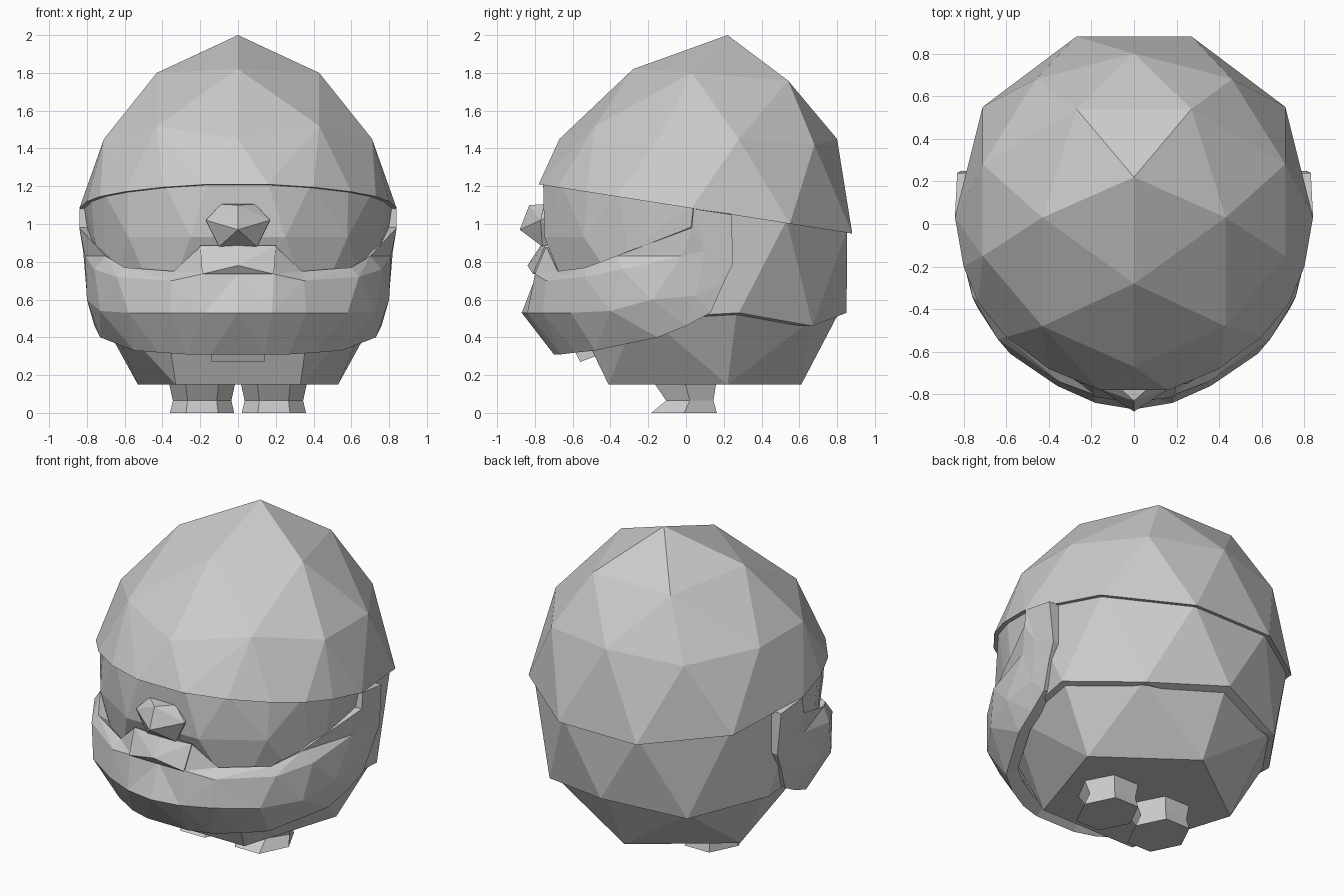
import bpy, bmesh
from math import cos, sin, tau

if "Cube" in bpy.data.objects:
    bpy.data.objects.remove(bpy.data.objects["Cube"])


def finish(name, bm):
    mesh = bpy.data.meshes.new(name)
    bm.to_mesh(mesh)
    bm.free()
    obj = bpy.data.objects.new(name, mesh)
    bpy.context.collection.objects.link(obj)
    return obj


def faceted_hull(name, points):
    """Closed faceted solid around half-side points mirrored over x = 0."""
    bm = bmesh.new()
    for x, y, z in points:
        for s in ((1, -1) if x else (1,)):
            bm.verts.new((s * x, y, z))
    res = bmesh.ops.convex_hull(bm, input=bm.verts)
    inside = {e for e in res["geom_interior"] if isinstance(e, bmesh.types.BMVert)}
    bmesh.ops.delete(bm, geom=list(inside), context='VERTS')
    bmesh.ops.recalc_face_normals(bm, faces=bm.faces)
    return finish(name, bm)


def loft(name, rings, sides):
    """Stack of elliptical rings (cx, cy, z, rx, ry), capped at both ends."""
    bm = bmesh.new()
    rows = [[bm.verts.new((cx + rx * cos(tau * k / sides), cy + ry * sin(tau * k / sides), z))
             for k in range(sides)] for cx, cy, z, rx, ry in rings]
    for a, b in zip(rows, rows[1:]):
        for k in range(sides):
            j = (k + 1) % sides
            bm.faces.new((a[k], a[j], b[j], b[k]))
    bm.faces.new(rows[0][::-1])
    bm.faces.new(rows[-1])
    return finish(name, bm)


# Hat: faceted dome with a tilted rim
def rim_z(y):
    return 1.21 - 0.157 * (y + 0.78)


rim = [(.16, -.78), (.40, -.68), (.60, -.53), (.73, -.37), (.80, -.20), (.84, .03),
       (.71, .55), (.27, .88)]
dome = [(0, .22, 2.0), (0, -.28, 1.82), (.43, .03, 1.80), (.27, .54, 1.76),
        (0, -.67, 1.45), (.43, -.48, 1.52), (.71, -.15, 1.45), (.71, .28, 1.45),
        (.46, .68, 1.42), (0, .80, 1.45)]
faceted_hull("hat", dome + [(x, y, rim_z(y)) for x, y in rim])

# Head: fills the rim from below and narrows to a lower ring
collar = [(x * .97, y * .97, rim_z(y) + .02) for x, y in rim]
jaw = [(.25, -.75, .93), (.58, -.54, .93), (.76, -.20, .93), (.28, -.64, .70),
       (.40, -.58, .52), (.70, -.25, .50), (.77, .28, .53), (.48, .67, .46), (0, .85, .53)]
faceted_hull("head", collar + jaw)

# Body: tapers to a flat five-sided base
faceted_hull("body", [(.38, -.58, .50), (.70, -.25, .55), (.75, .27, .55), (.47, .65, .48),
                      (0, .82, .55), (.33, -.41, .15), (.53, .22, .15), (0, .61, .15)])

# Beard: four rows from the top edge to the bottom edge, thickened inward
beard_rows = [
    [(0, -.76, .88), (.20, -.74, .88), (.34, -.68, .75), (.60, -.53, .77),
     (.70, -.37, .83), (.84, .03, .98), (.84, .04, 1.08), (.83, .24, 1.05)],
    [(0, -.79, .735), (.19, -.80, .735), (.35, -.74, .70), (.64, -.54, .72),
     (.76, -.34, .76), (.81, -.02, .83), (.82, .10, .86), (.81, .25, .79)],
    [(0, -.87, .53), (.18, -.84, .53), (.36, -.76, .53), (.58, -.61, .53),
     (.73, -.40, .54), (.80, -.18, .60), (.80, .05, .62), (.80, .20, .69)],
    [(0, -.70, .31), (.14, -.70, .31), (.27, -.66, .31), (.42, -.58, .32),
     (.55, -.48, .33), (.73, -.15, .40), (.76, 0, .46), (.78, .13, .53)],
]
bm = bmesh.new()
rows = [[bm.verts.new(p) for p in row] for row in beard_rows]
for a, b in zip(rows, rows[1:]):
    for i in range(len(a) - 1):
        bm.faces.new((a[i], b[i], b[i + 1], a[i + 1]))
bmesh.ops.triangulate(bm, faces=bm.faces)
beard = finish("beard", bm)
beard.modifiers.new("mirror", 'MIRROR').use_clip = True
thick = beard.modifiers.new("thickness", 'SOLIDIFY')
thick.thickness = 0.08
thick.offset = -1

# Moustache lip, nose and small flap under the beard
faceted_hull("moustache", [(0, -.84, .78), (.19, -.81, .735), (.20, -.745, .885),
                           (0, -.77, .885), (0, -.77, .735), (.19, -.70, .80)])
faceted_hull("nose", [(0, -.83, 1.10), (.09, -.75, 1.105), (.17, -.77, 1.02), (0, -.88, .97),
                      (.10, -.76, .88), (.10, -.65, .90), (.12, -.65, 1.08)])
faceted_hull("flap", [(.14, -.59, .33), (.14, -.56, .27), (.14, -.40, .33), (.14, -.44, .36)])

# Feet: waisted six-sided stubs
for side, s in (("right", 1), ("left", -1)):
    loft(f"{side}_foot", [(s * .19, -.01, 0, .17, .20), (s * .19, .02, .065, .155, .145),
                          (s * .19, -.01, .18, .18, .20)], 6)
